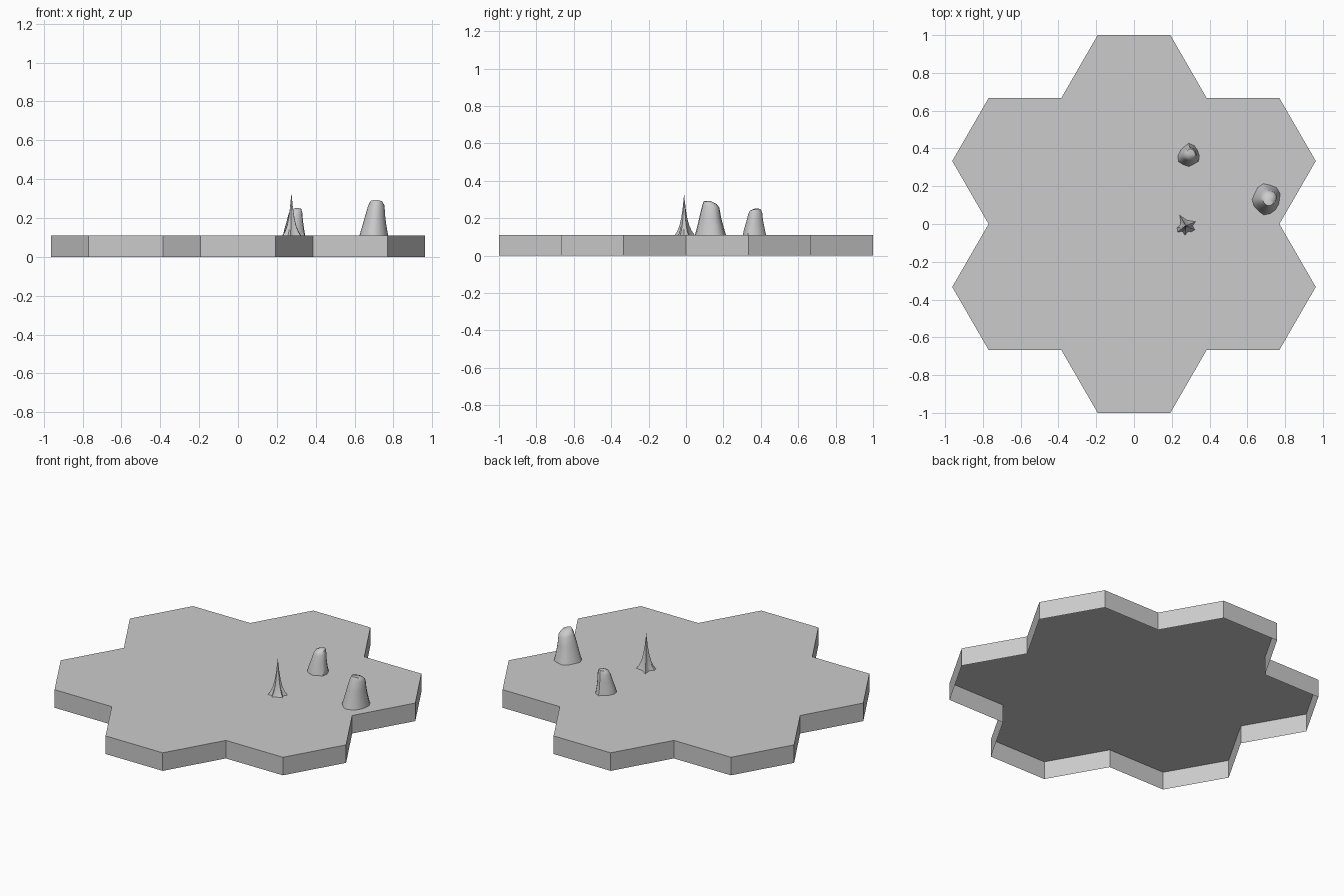
import bpy
import bmesh
from math import sin, cos, pi, radians
from mathutils import Vector

cube = bpy.data.objects.get("Cube")
if cube:
    bpy.data.objects.remove(cube, do_unlink=True)

stone = bpy.data.materials.new("stone_grey")
stone.use_nodes = True
GREY = (0.6, 0.6, 0.6, 1)
stone.diffuse_color = GREY
stone.node_tree.nodes["Principled BSDF"].inputs["Base Color"].default_value = GREY

APOTHEM = 1 / 3
SIDE = APOTHEM / cos(pi / 6)
TOP = 0.11


def add_object(name, bm):
    mesh = bpy.data.meshes.new(name)
    bm.to_mesh(mesh)
    bm.free()
    mesh.materials.append(stone)
    obj = bpy.data.objects.new(name, mesh)
    bpy.context.collection.objects.link(obj)
    return obj


def polar(r, a):
    return Vector((r * cos(a), r * sin(a), 0))


# Hollow base: seven joined hexagons with a skirt and an open underside
bm = bmesh.new()
centres = [Vector()] + [polar(2 * APOTHEM, pi / 6 + k * pi / 3) for k in range(6)]
for c in centres:
    bm.faces.new([bm.verts.new(c + polar(SIDE, k * pi / 3) + Vector((0, 0, TOP)))
                  for k in range(6)])
bmesh.ops.remove_doubles(bm, verts=bm.verts, dist=0.001)
rim = [e for e in bm.edges if e.is_boundary]
skirt = bmesh.ops.extrude_edge_only(bm, edges=rim)["geom"]
for v in skirt:
    if isinstance(v, bmesh.types.BMVert):
        v.co.z = 0
bmesh.ops.recalc_face_normals(bm, faces=bm.faces)
if max(bm.faces, key=lambda f: f.calc_center_median().z).normal.z < 0:
    bmesh.ops.reverse_faces(bm, faces=bm.faces)
add_object("hexagon_base", bm)


# Rock: polar outline lofted through (height, scale, roundness, shift x, shift y) rings
def rock(name, x, y, radii, rings, tilt=(0, 0), cap=0.0):
    bm = bmesh.new()
    n = len(radii)
    mean = sum(radii) / n
    loops = []
    for z, scale, rounding, dx, dy in rings:
        loop = []
        for k, r in enumerate(radii):
            p = polar((r + (mean - r) * rounding) * scale, 2 * pi * k / n)
            lean = (z / rings[-1][0]) ** 2 * (p.x * tilt[0] + p.y * tilt[1])
            loop.append(bm.verts.new((x + dx + p.x, y + dy + p.y, TOP + z + lean)))
        loops.append(loop)
    for low, high in zip(loops, loops[1:]):
        for k in range(n):
            j = (k + 1) % n
            bm.faces.new((low[k], low[j], high[j], high[k]))
    z, _, _, dx, dy = rings[-1]
    tip = bm.verts.new((x + dx, y + dy, TOP + z + cap))
    for k in range(n):
        bm.faces.new((loops[-1][k], loops[-1][(k + 1) % n], tip))
    obj = add_object(name, bm)
    bpy.ops.object.select_all(action="DESELECT")
    obj.select_set(True)
    bpy.context.view_layer.objects.active = obj
    bpy.ops.object.shade_smooth_by_angle(angle=radians(50))


# Sharp spike with a star shaped foot
rock("spike_rock", 0.275, -0.01,
     [.035, .055, .036, .03, .036, .066, .034, .03, .048, .054, .035, .05, .032, .042, .052],
     [(0, 1, 0, 0, 0), (.02, .76, .1, 0, 0), (.05, .52, .2, 0, 0), (.09, .33, .3, 0, 0),
      (.14, .18, .5, 0, 0), (.19, .07, .8, 0, 0)], cap=.03)

# Small blunt rock
rock("small_rock", 0.29, 0.362,
     [.056, .054, .06, .066, .052, .052, .058, .063, .056, .058, .052, .06],
     [(0, 1, 0, 0, 0), (.03, .9, 0, 0, 0), (.075, .73, .2, .003, .003),
      (.115, .62, .3, .006, .006), (.134, .48, .3, .008, .006)], tilt=(.1, .2), cap=.008)

# Large blunt rock
rock("large_rock", 0.705, 0.13,
     [.066, .075, .08, .077, .086, .08, .073, .08, .078, .076, .084, .077, .07, .066],
     [(0, 1, 0, 0, 0), (.05, .84, .1, .002, 0), (.1, .7, .2, .005, 0),
      (.155, .56, .3, .01, .003), (.174, .42, .3, .01, 0)], tilt=(-.05, -.25), cap=.008)
